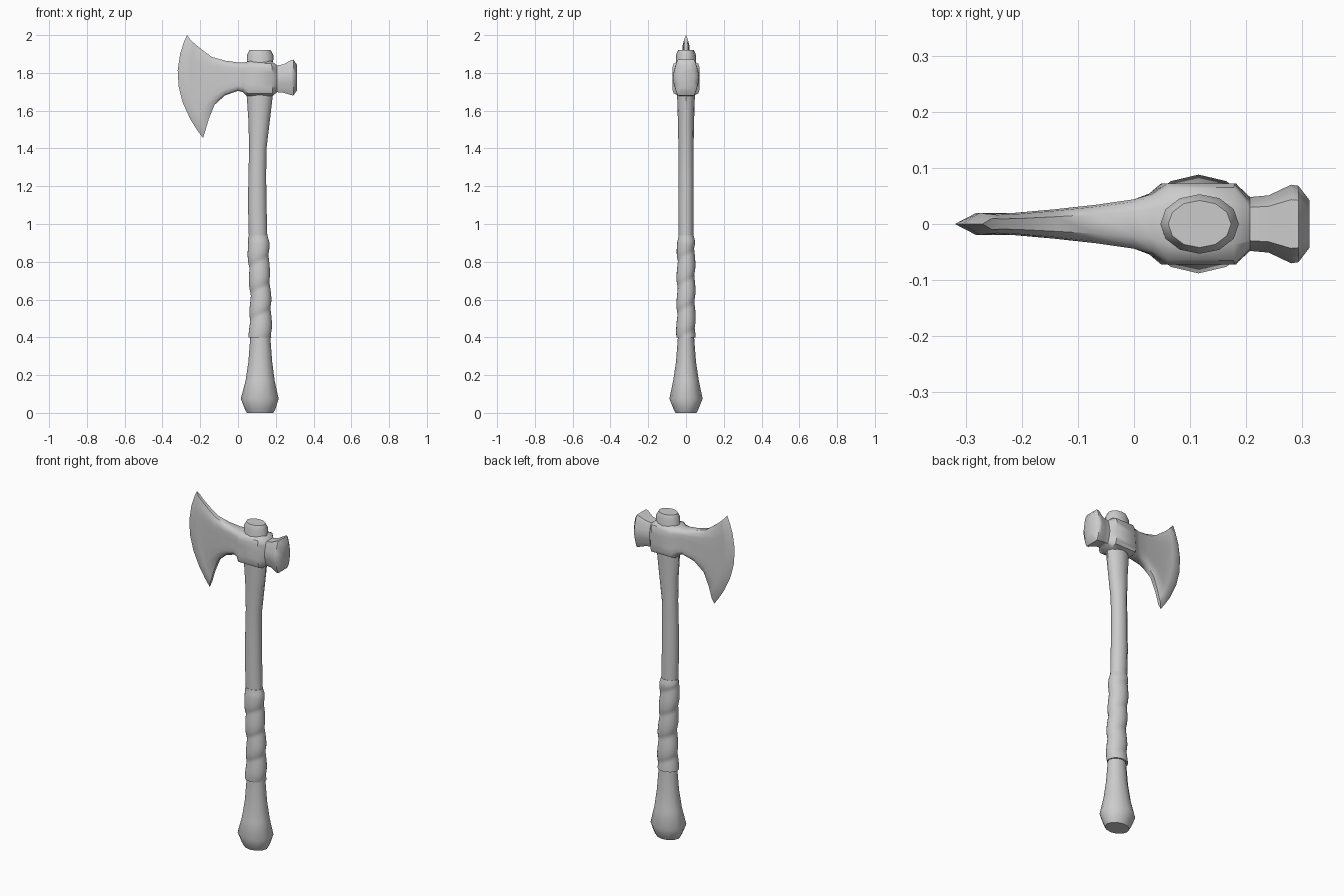
import bpy, bmesh, math

if "Cube" in bpy.data.objects:
    bpy.data.objects.remove(bpy.data.objects["Cube"])


def loft(name, rings, angle):
    """Skin a list of equal-length closed rings, cap both ends, smooth by angle."""
    bm = bmesh.new()
    rows = [[bm.verts.new(p) for p in ring] for ring in rings]
    n = len(rows[0])
    for a, b in zip(rows, rows[1:]):
        for i in range(n):
            j = (i + 1) % n
            bm.faces.new((a[i], a[j], b[j], b[i]))
    bm.faces.new(rows[0])
    bm.faces.new(rows[-1])
    bmesh.ops.remove_doubles(bm, verts=bm.verts, dist=0.0005)
    bmesh.ops.recalc_face_normals(bm, faces=bm.faces)
    mesh = bpy.data.meshes.new(name)
    bm.to_mesh(mesh)
    bm.free()
    for p in mesh.polygons:
        p.use_smooth = True
    mesh.set_sharp_from_angle(angle=math.radians(angle))
    obj = bpy.data.objects.new(name, mesh)
    bpy.context.collection.objects.link(obj)
    return obj


def ellipse(z, cx, rx, ry, n=12):
    return [(cx + rx * math.cos(math.tau * i / n), ry * math.sin(math.tau * i / n), z)
            for i in range(n)]


# Handle with flared pommel; the top pokes through the head (z, centre x, rx, ry)
SHAFT = [(0, .117, .07, .056), (.02, .117, .081, .066), (.075, .115, .1, .088),
         (.17, .117, .077, .068), (.27, .118, .063, .053), (.4, .118, .053, .043),
         (.6, .12, .047, .04), (.75, .112, .047, .04), (.9, .107, .049, .039),
         (1.1, .102, .049, .04), (1.25, .102, .047, .04), (1.4, .105, .046, .04),
         (1.55, .112, .057, .043), (1.68, .115, .069, .047),
         (1.895, .117, .07, .053), (1.92, .117, .056, .042)]
loft("handle", [ellipse(*s) for s in SHAFT], 40)


def shaft_at(z):
    for a, b in zip(SHAFT, SHAFT[1:]):
        if a[0] <= z <= b[0]:
            t = (z - a[0]) / (b[0] - a[0])
            return [p + (q - p) * t for p, q in zip(a, b)]


# Grip wrap: overlapping strip spiralling up the shaft
wrap = []
SIDES, ROWS = 24, 44
for r in range(ROWS + 1):
    z = .4 + .54 * r / ROWS
    _, cx, rx, ry = shaft_at(z)
    ring = []
    for i in range(SIDES):
        a = math.tau * i / SIDES
        phase = (z / .14 - a / math.tau) % 1
        bump = .003 + .007 * math.sin(math.pi * phase ** .7)
        bump *= min(1, (ROWS - r) / 3 + .1)
        ring.append((cx + (rx + bump) * math.cos(a), (ry + bump) * math.sin(a), z))
    wrap.append(ring)
loft("grip_wrap", wrap, 50)

# Head cross-sections from cutting edge to poll
U = [0, .07, .18, .34, .5, .66, .82, .93, 1]
PLATE = [.5, .9, 1, 1, 1, 1, 1, .9, .5]
POLL = [.62, .72, .82, .93, 1, .93, .82, .72, .62]


def section(xt, zt, xb, zb, bow, y, shape):
    side = [(xt + (xb - xt) * u - bow * 4 * u * (1 - u), -y * f, zt + (zb - zt) * u)
            for u, f in zip(U, shape)]
    return side + [(x, -v, z) for x, v, z in reversed(side)]


# top x, top z, bottom x, bottom z, forward bow, half thickness
BLADE = [(-.27, 2.0, -.185, 1.455, .087, 0), (-.253, 1.978, -.176, 1.485, .06, .02),
         (-.235, 1.96, -.168, 1.51, .048, .018), (-.2, 1.93, -.155, 1.555, .03, .02),
         (-.14, 1.885, -.125, 1.63, .01, .026), (-.07, 1.865, -.07, 1.68, 0, .034),
         (0, 1.855, 0, 1.705, 0, .044), (.035, 1.856, .025, 1.698, 0, .054),
         (.062, 1.862, .045, 1.678, 0, .072), (.178, 1.862, .183, 1.678, 0, .072)]
BACK = [(.207, 1.84, .207, 1.698, 0, .048), (.24, 1.845, .24, 1.695, 0, .051),
        (.28, 1.867, .28, 1.683, 0, .07), (.293, 1.87, .293, 1.68, 0, .068),
        (.313, 1.842, .313, 1.708, 0, .042)]
loft("axe_head", [section(*s, PLATE) for s in BLADE] + [section(*s, POLL) for s in BACK], 45)
